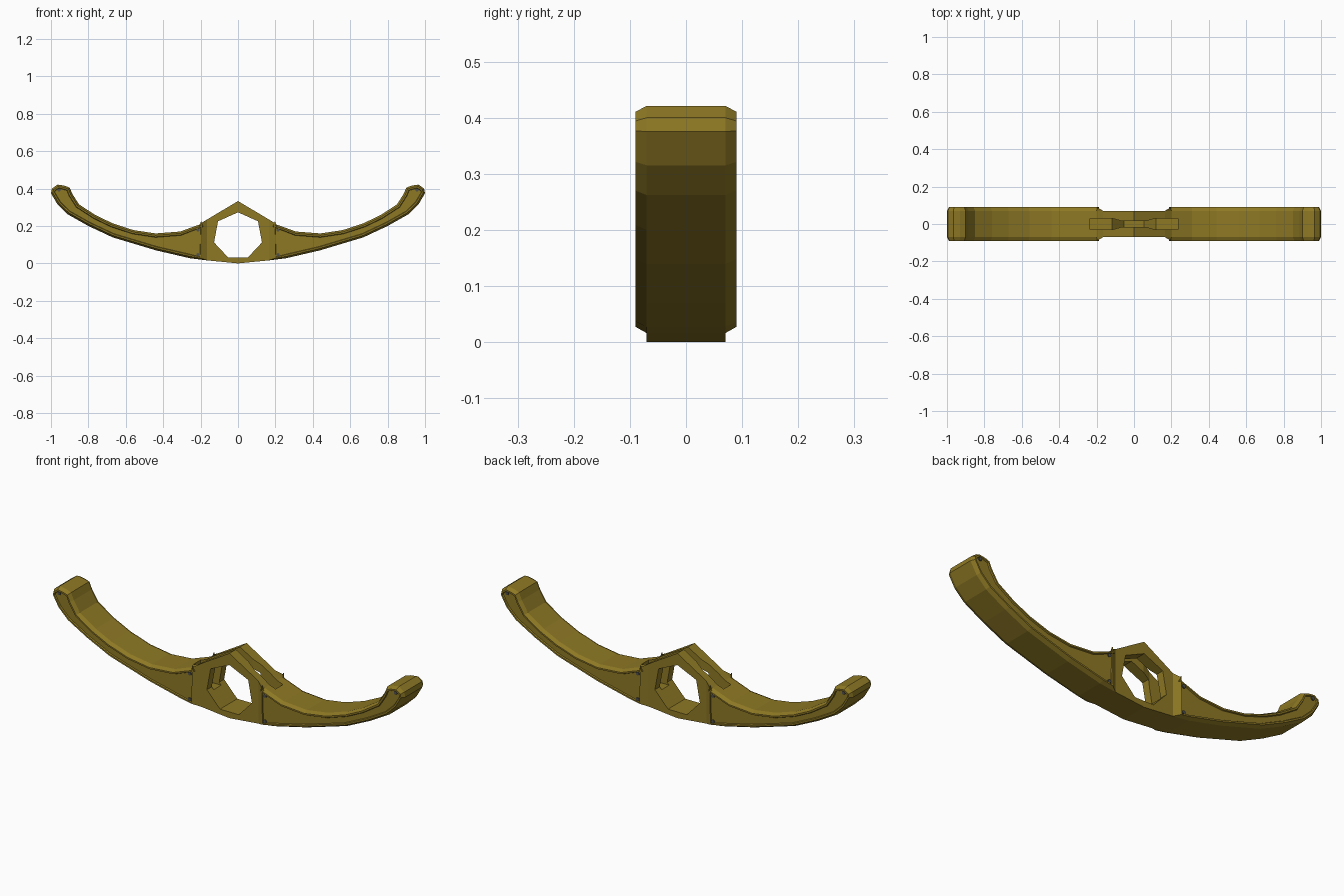
import bpy, bmesh, math
from mathutils import Matrix, Vector

cube = bpy.data.objects.get("Cube")
if cube:
    bpy.data.objects.remove(cube, do_unlink=True)


def material(name, colour):
    m = bpy.data.materials.new(name)
    m.use_nodes = True
    m.diffuse_color = colour
    m.node_tree.nodes["Principled BSDF"].inputs["Base Color"].default_value = colour
    return m


ochre = material("ochre", (0.27, 0.19, 0.018, 1))
grey = material("dark grey", (0.08, 0.08, 0.075, 1))


def finish(bm, name, mat):
    bmesh.ops.recalc_face_normals(bm, faces=bm.faces)
    me = bpy.data.meshes.new(name)
    bm.to_mesh(me)
    bm.free()
    me.materials.append(mat)
    ob = bpy.data.objects.new(name, me)
    bpy.context.collection.objects.link(ob)
    return ob


def prism(points, low, high, axis):
    """Extrude a profile along y (front outline) or z (plan outline)."""
    bm = bmesh.new()
    place = (lambda a, b, t: (a, t, b)) if axis == "y" else (lambda a, b, t: (a, b, t))
    face = bm.faces.new([bm.verts.new(place(a, b, low)) for a, b in points])
    ext = bmesh.ops.extrude_face_region(bm, geom=[face])
    verts = [g for g in ext["geom"] if isinstance(g, bmesh.types.BMVert)]
    bmesh.ops.translate(bm, verts=verts, vec=Vector(place(0, 0, high - low)))
    bmesh.ops.recalc_face_normals(bm, faces=bm.faces)
    return bm


def cut(ob, cutter):
    mod = ob.modifiers.new("cut", "BOOLEAN")
    mod.operation, mod.solver, mod.object = "DIFFERENCE", "EXACT", cutter
    bpy.context.view_layer.update()
    result = ob.evaluated_get(bpy.context.evaluated_depsgraph_get())
    me = bpy.data.meshes.new_from_object(result)
    ob.modifiers.clear()
    ob.data = me


def mirrored(half):
    return half + [(-a, b) for a, b in reversed(half) if abs(a) > 1e-6]


HALF_DEPTH = 0.07

# Arm outline, underside out to the tip and back along the top
arm_outline = [(0.165, 0.016), (0.255, 0.027), (0.44, 0.07), (0.67, 0.139),
               (0.80, 0.20), (0.91, 0.262), (0.965, 0.315), (1.0, 0.375),
               (0.995, 0.40), (0.965, 0.421), (0.93, 0.416), (0.90, 0.405),
               (0.885, 0.37), (0.85, 0.315), (0.76, 0.257), (0.67, 0.214),
               (0.56, 0.178), (0.44, 0.16), (0.31, 0.17), (0.20, 0.21), (0.165, 0.235)]


def build_arm(name, side):
    bm = prism([(x * side, z) for x, z in arm_outline], -HALF_DEPTH, HALF_DEPTH, "y")
    for face in [f for f in bm.faces if abs(f.normal.y) > 0.9]:
        # chamfer out to the full thickness
        bmesh.ops.inset_region(bm, faces=[face], thickness=0.01, depth=0.02,
                               use_even_offset=True)
        for v in face.verts:
            if abs(v.co.x) < 0.185:
                v.co.x = 0.197 * side
        # narrow rim, then a slightly sunken side panel
        bmesh.ops.inset_region(bm, faces=[face], thickness=0.008, depth=0)
        bmesh.ops.inset_region(bm, faces=[face], thickness=0.003, depth=-0.006)
    return finish(bm, name, ochre)


arms = [build_arm("left_arm", 1), build_arm("right_arm", -1)]

# Central hub with a peaked top
hub_outline = mirrored([(0, 0.0), (0.165, 0.016), (0.165, 0.235), (0, 0.333)][:3])
hub_outline.insert(3, (0, 0.333))
hub = finish(prism(hub_outline, -HALF_DEPTH, HALF_DEPTH, "y"), "hub", ochre)

# Seven-sided opening through the hub
opening = finish(prism([(0, 0.273), (0.107, 0.225), (0.128, 0.112), (0.053, 0.032),
                        (-0.053, 0.032), (-0.128, 0.112), (-0.107, 0.225)],
                       -0.2, 0.2, "y"), "opening_cutter", ochre)

# Waisted slot sunk from above into hub and arm roots
slot_half = [(0.07, -0.017), (0.115, -0.03), (0.235, -0.03),
             (0.235, 0.03), (0.115, 0.03), (0.07, 0.017)]
slot = finish(prism(mirrored(slot_half), 0.1, 0.5, "z"), "slot_cutter", ochre)

cut(hub, opening)
for part in [hub] + arms:
    cut(part, slot)
for helper in (opening, slot):
    bpy.data.objects.remove(helper, do_unlink=True)

# Small rivets at the panel corners, front and back
bm = bmesh.new()
for side in (1, -1):
    for face_y in (-0.085, 0.085):
        for x, z in [(0.214, 0.178), (0.214, 0.046), (0.957, 0.392)]:
            turn = Matrix.Translation((x * side, face_y, z)) @ Matrix.Rotation(math.pi / 2, 4, "X")
            bmesh.ops.create_cone(bm, cap_ends=True, segments=8, radius1=0.009,
                                  radius2=0.009, depth=0.008, matrix=turn)
finish(bm, "rivets", grey)
